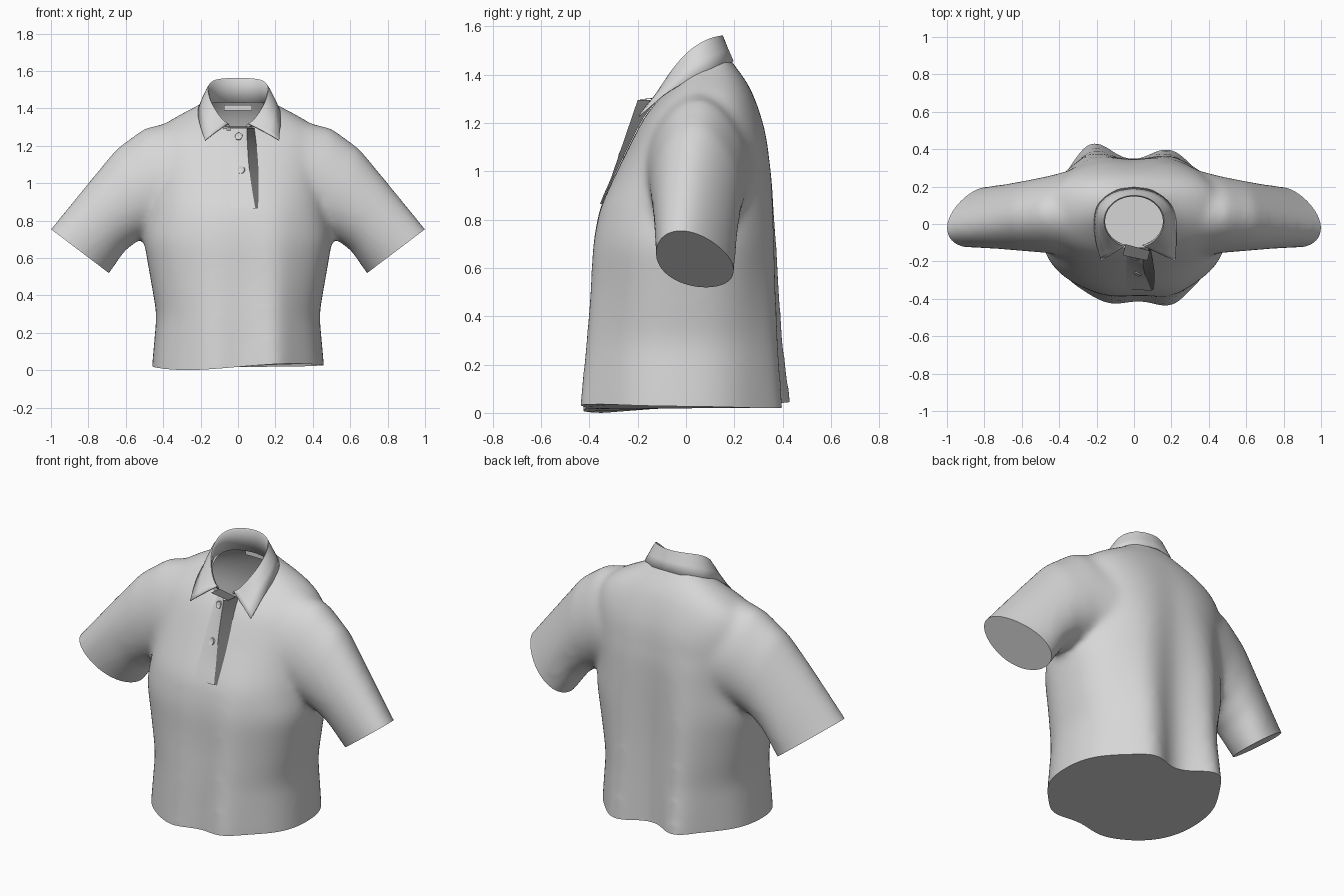
import bpy, bmesh, math
from mathutils import Vector

if "Cube" in bpy.data.objects:
    bpy.data.objects.remove(bpy.data.objects["Cube"])


def material(name, v):
    m = bpy.data.materials.new(name)
    m.diffuse_color = (v, v, v, 1)
    m.use_nodes = True
    m.node_tree.nodes["Principled BSDF"].inputs["Base Color"].default_value = m.diffuse_color
    return m


FABRIC = material("light grey fabric", 0.68)
SHADE = material("dark grey placket lining", 0.16)


def interp(table, k):
    """Piecewise linear lookup: rows of (key, value, value...)."""
    if k <= table[0][0]:
        return table[0][1:]
    for a, b in zip(table, table[1:]):
        if k <= b[0]:
            f = (k - a[0]) / (b[0] - a[0])
            return tuple(p + (q - p) * f for p, q in zip(a[1:], b[1:]))
    return table[-1][1:]


def smooth_interp(table, k, r):
    """Lookup averaged over a small window, which rounds the kinks."""
    vals = [interp(table, k + r * d / 3) for d in range(-3, 4)]
    return tuple(sum(c) / 7 for c in zip(*vals))


def finish(bm, name, mat, angle=40):
    me = bpy.data.meshes.new(name)
    bm.to_mesh(me)
    bm.free()
    ob = bpy.data.objects.new(name, me)
    bpy.context.collection.objects.link(ob)
    me.materials.append(mat)
    bpy.ops.object.select_all(action='DESELECT')
    ob.select_set(True)
    bpy.context.view_layer.objects.active = ob
    bpy.ops.object.shade_smooth_by_angle(angle=math.radians(angle))
    return ob


def loft(bm, rings):
    """Closed tube through equal-length rings."""
    loops = [[bm.verts.new(p) for p in r] for r in rings]
    n = len(loops[0])
    for a, b in zip(loops, loops[1:]):
        for i in range(n):
            j = (i + 1) % n
            bm.faces.new((a[i], a[j], b[j], b[i]))
    bm.faces.new(loops[0])
    bm.faces.new(loops[-1])


def sheet(bm, rows):
    """Open grid of faces through rows of points."""
    g = [[bm.verts.new(p) for p in r] for r in rows]
    for a, b in zip(g, g[1:]):
        for i in range(len(a) - 1):
            bm.faces.new((a[i], a[i + 1], b[i + 1], b[i]))


# Torso: height, half width, front y, back y
TORSO = [(-.15, .465, -.405, .37), (0, .46, -.40, .365), (.3, .435, -.39, .362),
         (.5, .47, -.38, .36), (.7, .505, -.378, .362), (.85, .48, -.355, .364),
         (1.0, .47, -.287, .363), (1.15, .48, -.213, .342), (1.25, .465, -.160, .31),
         (1.32, .40, -.092, .28), (1.38, .29, -.037, .248), (1.43, .18, .0, .21),
         (1.485, .11, .05, .16)]


def torso_ring(z, n=72):
    hw, yf, yb = smooth_interp(TORSO, z, .05)
    drape = max(0, 1 - max(z, 0) / 1.05)
    spine = min(1, max(0, (1.35 - z) / .3))
    bump = lambda x, c, w: math.exp(-((x - c) / w) ** 2)
    out = []
    for i in range(n):
        a = 2 * math.pi * i / n
        c, s = math.cos(a), math.sin(a)
        x = hw * math.copysign(abs(c) ** .85, c)
        y = (yf + yb) / 2 + (yb - yf) / 2 * math.copysign(abs(s) ** .85, s)
        # hanging folds at back and front
        if s > 0:
            y += drape * s * (.115 * bump(x, -.24, .12) + .062 * bump(x, .2, .12) - .01 * bump(x, 0, .1))
            y -= .018 * spine * bump(x, 0, .11)
        else:
            y += drape * s * (.065 * bump(x, .2, .11) + .035 * bump(x, -.13, .12))
        out.append((x, y, z))
    return out


# Sleeve: centre, half vector towards the upper edge, half depth
SLEEVE = [((.26, .06, 1.06), (0, 0, .29), .245), ((.47, .05, 1.015), (.03, 0, .28), .203),
          ((.59, .042, .94), (.06, -.01, .245), .187), ((.695, .036, .83), (.09, -.03, .192), .172),
          ((.845, .03, .637), (.157, -.055, .12), .152), ((.95, .03, .51), (.157, -.055, .12), .15)]


def sleeve_ring(c, u, d, side, n=40):
    out = []
    for i in range(n):
        a = 2 * math.pi * i / n
        w = d * (1 - .15 * math.cos(a)) * math.sin(a)
        p = Vector(c) + Vector(u) * math.cos(a) + Vector((0, w, 0))
        out.append((p.x * side, p.y, p.z))
    return out


bm = bmesh.new()
loft(bm, [torso_ring(-.15 + 1.635 * i / 60) for i in range(61)])
for side in (1, -1):
    loft(bm, [sleeve_ring(c, u, d, side) for c, u, d in SLEEVE])
bmesh.ops.recalc_face_normals(bm, faces=bm.faces)
rough = finish(bm, "shirt_rough", FABRIC)

# Blend torso and sleeves into one skin
rm = rough.modifiers.new("blend", 'REMESH')
rm.mode = 'VOXEL'
rm.voxel_size = .017
sm = rough.modifiers.new("soften", 'SMOOTH')
sm.factor = .5
sm.iterations = 22
dg = bpy.context.evaluated_depsgraph_get()
bm = bmesh.new()
bm.from_mesh(rough.evaluated_get(dg).to_mesh())
bpy.data.objects.remove(rough)


def cut(co, no, test):
    """Trim past a plane and close the opening with a flat cap."""
    faces = [f for f in bm.faces if test(f.calc_center_median())]
    geom = set(faces)
    for f in faces:
        geom.update(f.edges)
        geom.update(f.verts)
    bmesh.ops.bisect_plane(bm, geom=list(geom), plane_co=co, plane_no=no, clear_outer=True)
    rim = [e for e in bm.edges if e.is_boundary]
    bmesh.ops.holes_fill(bm, edges=rim, sides=0)


# Hem and cuffs
cut((0, 0, 0), (0, 0, -1), lambda p: p.z < .1)
for s in (1, -1):
    cut((.845 * s, 0, .637), (.604 * s, 0, -.797), lambda p: p.x * s > .6)
for v in bm.verts:
    w = min(1, max(0, (v.co.y + .35) / .7))
    wave = math.sin(5 * v.co.x)
    lift = (1 - w) * .018 * (1 + wave) + w * (.033 - .014 * wave)
    v.co.z += max(0, 1 - v.co.z / .3) * lift

# Neck opening
hole = []
for f in bm.faces:
    p = f.calc_center_median()
    if p.z > 1.2 and (p.x / .163) ** 2 + ((p.y - .02) / .15) ** 2 < 1:
        hole.append(f)
bmesh.ops.delete(bm, geom=hole, context='FACES')
bmesh.ops.recalc_face_normals(bm, faces=bm.faces)
finish(bm, "shirt_body", FABRIC)

# Folded collar: inner stand, fold line, outer fall
FOLD = [(-.125, 1.295), (-.08, 1.39), (-.04, 1.445), (0, 1.492), (.05, 1.532), (.1, 1.556), (.15, 1.566)]
FALL = [(0, 0, .195, 1.455), (.15, .085, .186, 1.45), (.3, .155, .153, 1.437), (.45, .205, .1, 1.415),
        (.6, .222, .03, 1.39), (.8, .216, -.09, 1.32), (1, .198, -.195, 1.228)]
rows = [[] for _ in range(6)]
N = 48
for i in range(N + 1):
    t = -1 + 2 * i / N
    a = t * math.radians(163)
    x, y = .157 * math.sin(a), .015 + .135 * math.cos(a)
    z = smooth_interp(FOLD, y, .02)[0]
    fx, fy, fz = smooth_interp(FALL, abs(t), .06) if .07 < abs(t) < .93 else interp(FALL, abs(t))
    outer = Vector((math.copysign(fx, t) + .022 * abs(t) ** 3, fy, fz))
    top = Vector((x, y, z))
    drop = .02 + .115 * (1 - t * t)
    puff = .4 + .6 * (1 - t ** 4)
    rows[0].append(top + Vector((0, 0, -drop)))
    rows[1].append(top + Vector((0, 0, -.012)))
    rows[2].append(top + (outer - top) * .06 + Vector((0, 0, .002)))
    for k, f in ((3, .3), (4, .65), (5, 1)):
        rows[k].append(top.lerp(outer, f) + Vector((0, -.006, .011)) * math.sin(math.pi * f) * puff)
bm = bmesh.new()
sheet(bm, rows)
bmesh.ops.recalc_face_normals(bm, faces=bm.faces)
ob = finish(bm, "collar", FABRIC, 60)
md = ob.modifiers.new("cloth", 'SOLIDIFY')
md.thickness = .005
md.offset = 0

# Raised button placket with its open dark edge
front, wall = [], []
for i in range(13):
    f = i / 12
    z = .865 + .43 * f
    yb = smooth_interp(TORSO, z, .05)[1] - .004
    yo = min(-.347 + .147 * f, yb - .006)
    xe = .093 - .046 * f - .01 * math.sin(math.pi * f)
    xi = .107 - .02 * f + .012 * math.sin(math.pi * f)
    front.append([(-.04, yb + .002, z), (.01, yb * .6 + yo * .4, z), (xe, yo, z)])
    wall.append([(xe, yo, z), (xi, yb + .002, z)])
bm = bmesh.new()
sheet(bm, front)
finish(bm, "placket", FABRIC)
bm = bmesh.new()
sheet(bm, wall)
# folded-over top end of the placket
sheet(bm, [[(-.06, -.168, 1.298), (.072, -.195, 1.298)], [(-.045, -.108, 1.303), (.085, -.143, 1.303)]])
finish(bm, "placket_lining", SHADE, 30)

# Buttons
for x, z in ((.005, 1.25), (.017, 1.07)):
    f = (z - .865) / .43
    y = (smooth_interp(TORSO, z, .05)[1] - .004) * .58 + (-.347 + .147 * f) * .42
    bm = bmesh.new()
    bmesh.ops.create_cone(bm, cap_ends=True, segments=24, radius1=.021, radius2=.02, depth=.010)
    cap = [p for p in bm.faces if p.normal.z > .9]
    bmesh.ops.inset_region(bm, faces=cap, thickness=.006, depth=-.003)
    ob = finish(bm, "button", FABRIC, 30)
    ob.location = (x, y - .002, z)
    ob.rotation_euler = (math.radians(71), 0, math.radians(-20))

# Neck tape inside the back
bm = bmesh.new()
bmesh.ops.create_cube(bm, size=1)
bmesh.ops.scale(bm, vec=(.15, .005, .03), verts=bm.verts)
bmesh.ops.translate(bm, vec=(0, .18, 1.403), verts=bm.verts)
finish(bm, "neck_tape", FABRIC)
